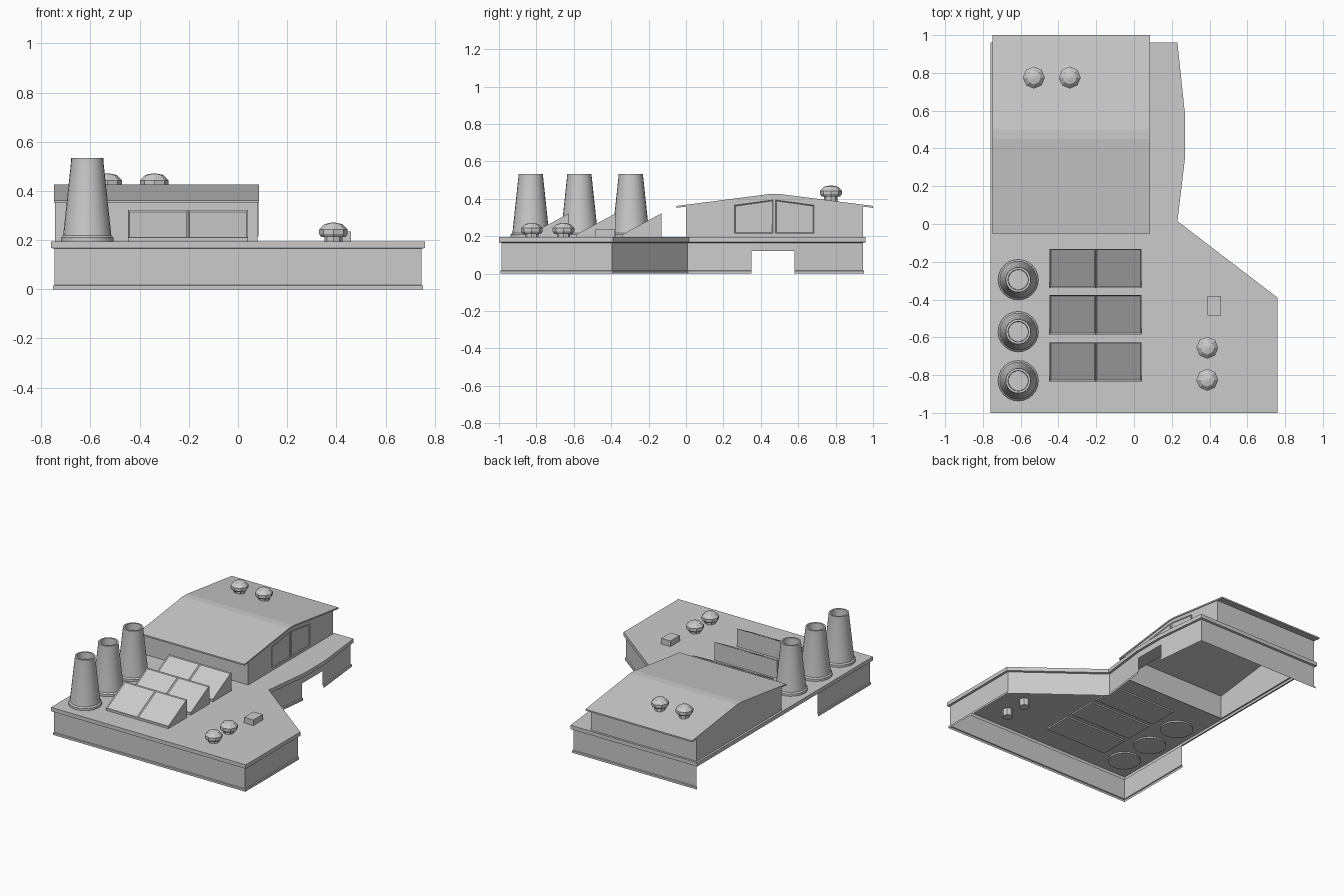
import bpy, bmesh, math
from mathutils import Vector

if "Cube" in bpy.data.objects:
    bpy.data.objects.remove(bpy.data.objects["Cube"])


def make(name, verts, faces, fix=False):
    me = bpy.data.meshes.new(name)
    me.from_pydata(verts, [], faces)
    ob = bpy.data.objects.new(name, me)
    bpy.context.collection.objects.link(ob)
    if fix:
        edit(ob, lambda bm: bmesh.ops.recalc_face_normals(bm, faces=bm.faces))
    return ob


def edit(ob, fn):
    bm = bmesh.new()
    bm.from_mesh(ob.data)
    fn(bm)
    bm.to_mesh(ob.data)
    bm.free()


def prism(name, profile, xs):
    """Closed (y, z) profile swept through the x stations."""
    n = len(profile)
    verts = [(x, y, z) for x in xs for y, z in profile]
    faces = [tuple(range(n)), tuple(range(len(verts) - n, len(verts)))]
    for s in range(len(xs) - 1):
        for i in range(n):
            j = (i + 1) % n
            faces.append((s*n + i, s*n + j, s*n + n + j, s*n + n + i))
    return make(name, verts, faces, True)


def lathe(name, profile, sides, loc, smooth=False):
    """(r, z) profile from bottom to top, ends capped."""
    verts, faces = [], []
    for r, z in profile:
        for k in range(sides):
            a = 2 * math.pi * k / sides
            verts.append((loc[0] + r*math.cos(a), loc[1] + r*math.sin(a), loc[2] + z))
    for s in range(len(profile) - 1):
        for k in range(sides):
            j = (k + 1) % sides
            faces.append((s*sides + k, s*sides + j, (s+1)*sides + j, (s+1)*sides + k))
    faces.append(tuple(reversed(range(sides))))
    faces.append(tuple(range(len(verts) - sides, len(verts))))
    ob = make(name, verts, faces)
    if smooth:
        bpy.context.view_layer.objects.active = ob
        ob.select_set(True)
        bpy.ops.object.shade_smooth_by_angle(angle=math.radians(30))
        ob.select_set(False)
    return ob


def inset_facing(ob, direction, thickness, depth):
    def fn(bm):
        bm.normal_update()
        d = Vector(direction).normalized()
        fs = [f for f in bm.faces if f.normal.dot(d) > 0.95]
        bmesh.ops.inset_individual(bm, faces=fs, thickness=thickness, depth=depth)
    edit(ob, fn)


# Lower building: walls, base trim and roof rim swept around the outline
outline = [(-.76, -1), (.76, -1), (.76, -.39), (.23, .015), (.27, .35), (.27, .58),
           (.23, .96), (-.76, .96), (-.76, -.4)]
DOOR, OPEN = 4, 7
N = len(outline)


def offset(i, d):
    p, a, b = (Vector(outline[k % N]) for k in (i, i - 1, i + 1))
    u, v = (p - a).normalized(), (b - p).normalized()
    n1, n2 = Vector((u.y, -u.x)), Vector((v.y, -v.x))
    return p - (n1 + n2) * d / (1 + n1.dot(n2))


FULL = [(.008, 0), (.008, .015), (.014, .018), (.014, .165), (0, .168), (0, .195)]
verts, faces = [], []
for i in range(N):
    prof = FULL
    if i == DOOR:
        prof = [(.014, .12)] + FULL[3:]
    elif i == OPEN:
        prof = FULL[3:]
    base = len(verts)
    for d, z in prof:
        for k in (i, (i + 1) % N):
            p = offset(k, d)
            verts.append((p.x, p.y, z))
    for s in range(len(prof) - 1):
        b = base + 2*s
        faces.append((b, b + 1, b + 3, b + 2))
walls = make("lower_walls", verts, faces)
edit(walls, lambda bm: bmesh.ops.remove_doubles(bm, verts=bm.verts, dist=1e-4))

# Flat roof, open under the hall
HX0, HX1, HY1 = -.745, .08, .945
rv = [(x, y, .195) for x, y in outline[:8]]
rv += [(x, y, .195) for x, y in
       [(HX1, 0), (HX1, HY1), (HX0, HY1), (HX0, 0), (-.76, 0)]]
make("flat_roof", rv, [(0, 1, 2, 3, 8, 11, 12), (8, 3, 4, 5, 6, 9),
                       (9, 6, 7, 10), (10, 7, 12, 11)])

# Hall walls
gable = [(0, .19), (HY1, .19), (HY1, .36), (.5, .417), (.45, .417), (0, .36)]
hall = prism("hall_walls", gable, (HX0, HX1))


def open_hall(bm):
    bm.normal_update()
    gone = [f for f in bm.faces if abs(f.normal.z) > .5]
    bmesh.ops.delete(bm, geom=gone, context='FACES')


edit(hall, open_hall)

# Hall gable roof
top = [(-.05, .362), (.45, .426), (.5, .426), (1.0, .362)]
prism("hall_roof", top + [(y, z - .01) for y, z in reversed(top)], (-.748, .085))

# Gable windows, mirrored about the ridge
for side, s in (("front", -1), ("back", 1)):
    w = [(.472 + s*.006, .215), (.472 + s*.212, .215),
         (.472 + s*.212, .366), (.472 + s*.006, .394)]
    inset_facing(prism("gable_window_" + side, w, (.077, .084)), (1, 0, 0), .007, -.004)

# Sawtooth skylights with two sunken panes each
for i, y in enumerate((-.34, -.585, -.835)):
    tri = [(y, .185), (y + .208, .185), (y + .208, .322), (y, .21)]
    ob = prism("skylight_%d" % (i + 1), tri, (-.447, -.203, .041))
    inset_facing(ob, (0, -.112, .208), .009, -.005)

# Tapered chimneys
for i, y in enumerate((-.295, -.57, -.83)):
    lathe("chimney_%d" % (i + 1),
          [(.107, .185), (.107, .21), (.098, .218), (.066, .518), (.066, .533),
           (.054, .533), (.052, .485)], 24, (-.613, y, 0), True)

# Octagonal roof vents
cap = [(.036, -.05), (.036, .022), (.05, .018), (.058, .03), (.058, .048), (.036, .07), (.008, .076)]
for i, loc in enumerate([(.388, -.655, .195), (.388, -.825, .195),
                         (-.53, .775, .395), (-.34, .775, .395)]):
    lathe("roof_vent_%d" % (i + 1), cap, 8, loc)

# Small roof box
prism("roof_box", [(-.485, .19), (-.38, .19), (-.38, .235), (-.485, .235)], (.388, .46))
